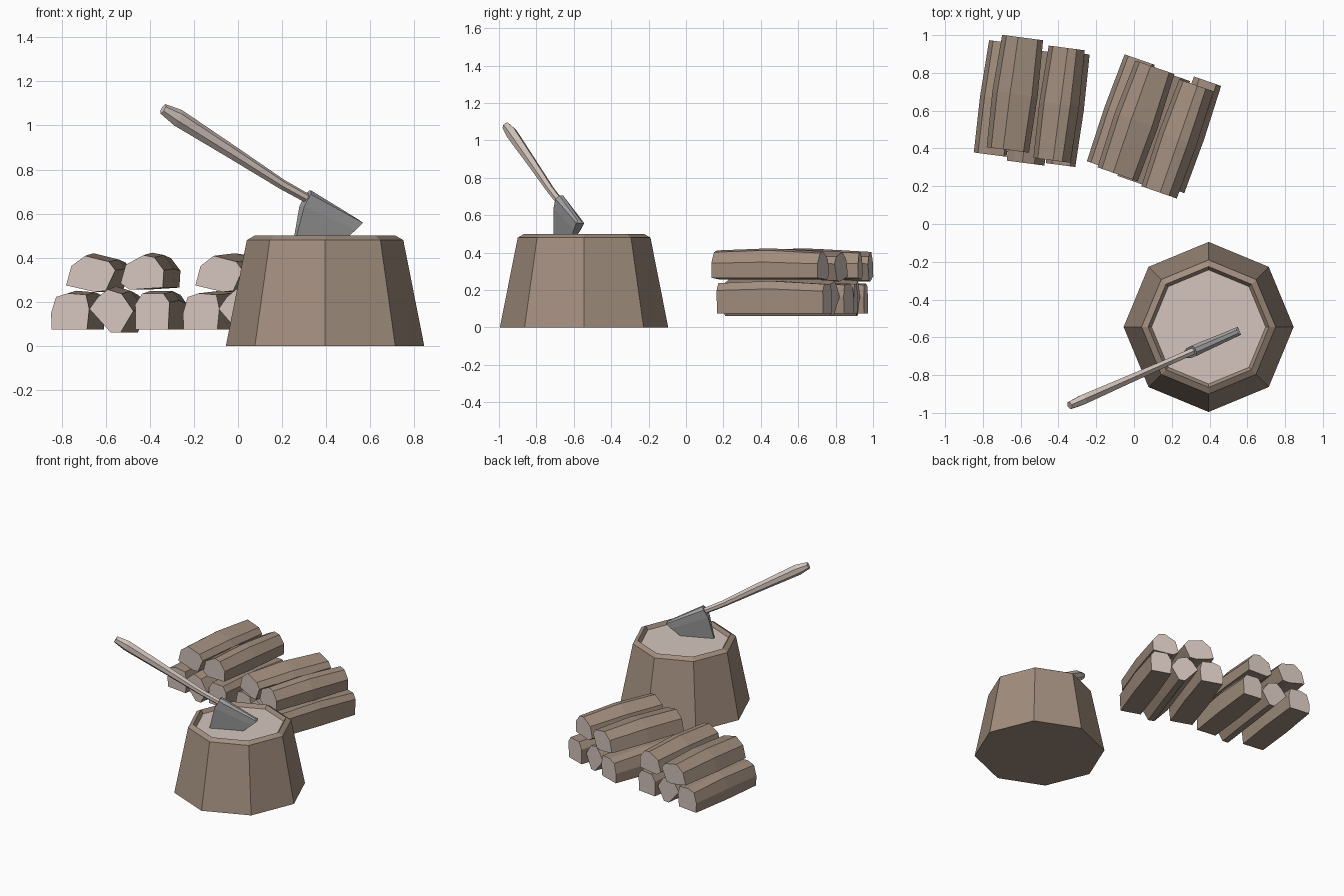
import bpy, bmesh
from math import cos, sin, radians, pi
from mathutils import Vector

if "Cube" in bpy.data.objects:
    bpy.data.objects.remove(bpy.data.objects["Cube"])


def material(name, rgb):
    m = bpy.data.materials.new(name)
    m.diffuse_color = (*rgb, 1)
    m.use_nodes = True
    m.node_tree.nodes["Principled BSDF"].inputs["Base Color"].default_value = m.diffuse_color
    return m


BARK = material("bark", (0.36, 0.27, 0.21))
WOOD = material("cut_wood", (0.66, 0.56, 0.51))
STEEL = material("steel", (0.36, 0.36, 0.36))


def loft(name, rings, mats, cap_mats=(0, 0)):
    """Skin a sequence of equal-sized vertex rings and cap both ends."""
    bm = bmesh.new()
    loops = [[bm.verts.new(p) for p in ring] for ring in rings]
    n = len(loops[0])
    for a, b in zip(loops, loops[1:]):
        for i in range(n):
            j = (i + 1) % n
            bm.faces.new((a[i], a[j], b[j], b[i]))
    for loop, mat in zip((loops[0], loops[-1]), cap_mats):
        bm.faces.new(loop).material_index = mat
    bmesh.ops.recalc_face_normals(bm, faces=bm.faces)
    me = bpy.data.meshes.new(name)
    bm.to_mesh(me)
    bm.free()
    for m in mats:
        me.materials.append(m)
    ob = bpy.data.objects.new(name, me)
    bpy.context.collection.objects.link(ob)
    return ob


# Chopping stump: octagonal, with a bark rim around a recessed cut face
profile = [(0.45, 0), (0.355, 0.48), (0.32, 0.5), (0.302, 0.473)]
rings = [[(0.395 + r * cos(i * pi / 4), -0.545 + r * sin(i * pi / 4), z)
          for i in range(8)] for r, z in profile]
loft("stump", rings, [BARK, WOOD], (0, 1))

# Axe: laid out in a vertical plane, addressed by front-view x and z
YAW = radians(23.8)
SIDE = Vector((sin(YAW), -cos(YAW), 0))
UP = Vector((0.44, 0.19, 0.875))


def axe_point(x, z, t=0.0):
    return Vector((x, -0.965 + 0.44 * (x + 0.35), z)) + SIDE * t


# Handle: hexagonal section, swelling near the grip end
handle = []
for x, z, w, h in [(-0.340, 1.075, 0.040, 0.050), (-0.272, 1.035, 0.052, 0.080),
                   (-0.02, 0.875, 0.042, 0.062), (0.20, 0.733, 0.036, 0.046),
                   (0.34, 0.655, 0.036, 0.042)]:
    c = axe_point(x, z)
    handle.append([c + SIDE * s * w / 2 + UP * u * h / 2 for s, u in
                   [(0, 1), (1, .45), (1, -.45), (0, -1), (-1, -.45), (-1, .45)]])
loft("axe_handle", handle, [WOOD])

# Head: wedge narrowing from the eye down into the stump
head = []
for (xa, za), (xb, zb), t in [((0.327, 0.705), (0.545, 0.572), 0.012),
                              ((0.318, 0.688), (0.558, 0.558), 0.030),
                              ((0.290, 0.635), (0.525, 0.525), 0.028),
                              ((0.250, 0.450), (0.445, 0.450), 0.008)]:
    head.append([axe_point(xa, za, -t), axe_point(xa, za, t),
                 axe_point(xb, zb, t * 0.75), axe_point(xb, zb, -t * 0.75)])
loft("axe_head", head, [STEEL])

# Split log end outlines: (across, height), one per place in the stack
OUTLINES = {
    "bottom_left": [(-.275, .075), (-.278, .15), (-.255, .225), (-.20, .242),
                    (-.115, .235), (-.10, .17), (-.11, .075)],
    "bottom_middle": [(0, .06), (-.10, .17), (-.06, .225), (-.015, .26),
                      (.05, .24), (.105, .16), (.045, .06)],
    "bottom_right": [(.11, .075), (.108, .19), (.14, .24), (.24, .24),
                     (.268, .20), (.262, .075)],
    "top_left": [(-.215, .275), (-.19, .365), (-.125, .412), (-.015, .385),
                 (.015, .345), (-.03, .25), (-.08, .245)],
    "top_right": [(.038, .285), (.062, .37), (.145, .415), (.195, .405),
                  (.24, .345), (.235, .265), (.08, .255)],
}
LENGTH = 0.6


def stack(label, cx, cy, angle, shifts):
    a = radians(angle)
    across = Vector((cos(a), -sin(a), 0))
    along = Vector((sin(a), cos(a), 0))
    for (place, outline), shift in zip(OUTLINES.items(), shifts):
        mx = sum(p[0] for p in outline) / len(outline)
        low = min(p[1] for p in outline)
        rings = []
        # slightly fatter in the middle than at the ends
        for f, s in [(-.5, .98), (0, 1.05), (.5, .95)]:
            base = Vector((cx, cy, 0)) + along * (f * LENGTH + shift)
            rings.append([base + across * (mx + (u - mx) * s)
                          + Vector((0, 0, low + (z - low) * s)) for u, z in outline])
        loft(f"{label}_log_{place}", rings, [BARK, WOOD], (1, 1))


stack("left_stack", -0.535, 0.64, 7.5, (0, -0.02, -0.006, 0.037, 0.013))
stack("right_stack", 0.11, 0.525, 19.2, (0, -0.02, 0.01, -0.012, -0.03))
